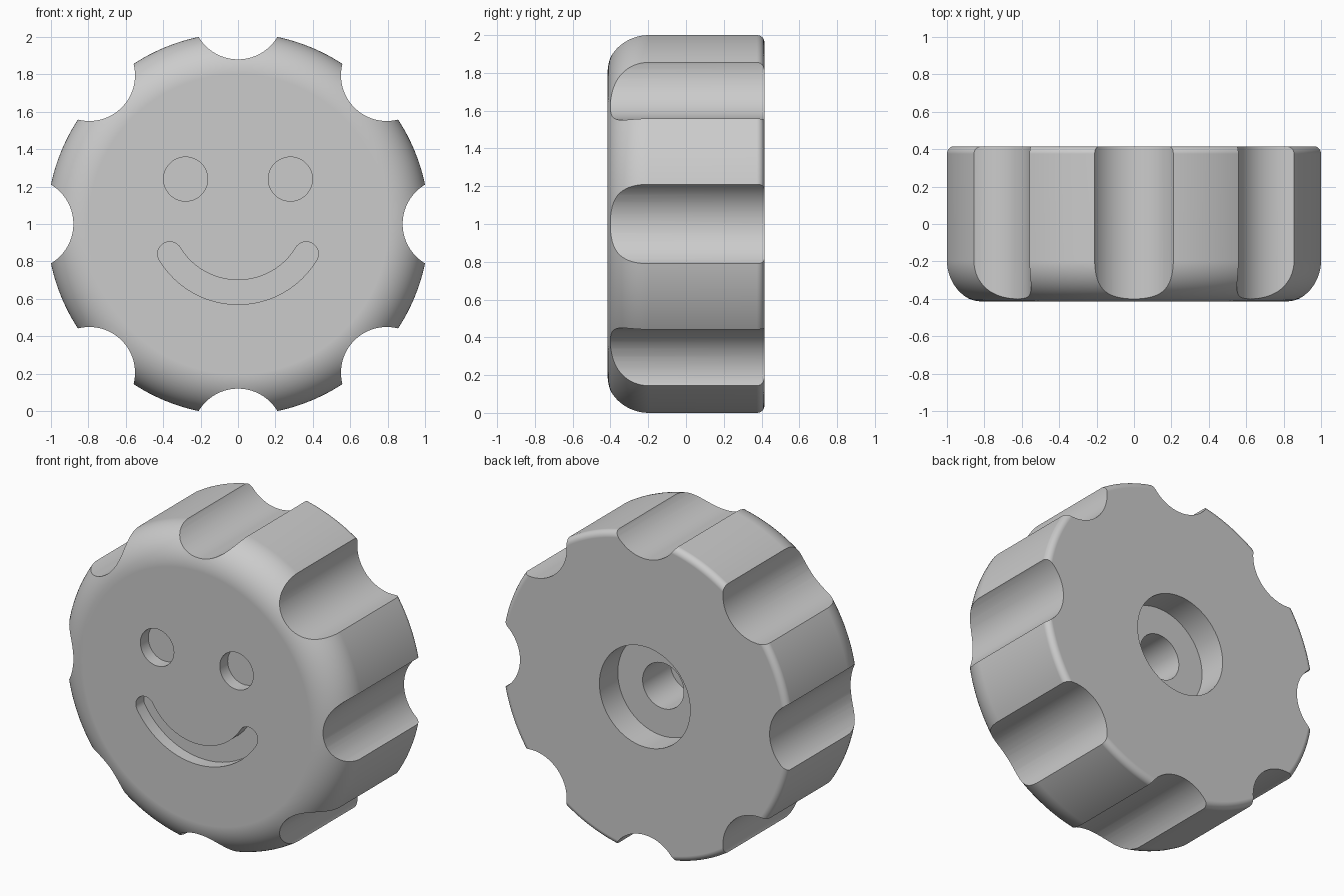
import bpy, bmesh
from math import sin, cos, pi, radians
from mathutils import Matrix

if "Cube" in bpy.data.objects:
    bpy.data.objects.remove(bpy.data.objects["Cube"], do_unlink=True)

RADIUS, HALF = 1.022, 0.415        # knob radius and half thickness
FRONT_R, BACK_R = 0.22, 0.04       # edge roundings
NOTCH_R, NOTCH_FLOOR = 0.245, 0.88
DETAIL = 0.08                      # depth of the face recesses

grey = bpy.data.materials.new("plain grey")
grey.use_nodes = True
grey.diffuse_color = (0.6, 0.6, 0.6, 1)
grey.node_tree.nodes["Principled BSDF"].inputs["Base Color"].default_value = grey.diffuse_color


def loft(bm, rings):
    """Skin closed rings of points and cap both ends."""
    rings = [[bm.verts.new(p) for p in ring] for ring in rings]
    count = len(rings[0])
    for a, b in zip(rings, rings[1:]):
        for i in range(count):
            j = (i + 1) % count
            bm.faces.new((a[i], a[j], b[j], b[i]))
    bm.faces.new(rings[0][::-1])
    bm.faces.new(rings[-1])


def lathe(bm, profile, x=0, z=1, steps=64):
    """Turn (radius, y) points around an axis parallel to y."""
    loft(bm, [[(x + r * cos(2 * pi * i / steps), y, z + r * sin(2 * pi * i / steps))
               for i in range(steps)] for r, y in profile])


def make_object(name, bm):
    bmesh.ops.recalc_face_normals(bm, faces=bm.faces)
    mesh = bpy.data.meshes.new(name)
    bm.to_mesh(mesh)
    bm.free()
    mesh.materials.append(grey)
    obj = bpy.data.objects.new(name, mesh)
    bpy.context.collection.objects.link(obj)
    return obj


# Knob body: wide rounding in front, small one behind
def rounding(r, y_side, direction, steps):
    return [(RADIUS - r + r * sin(pi / 2 * i / steps),
             y_side + direction * r * cos(pi / 2 * i / steps)) for i in range(steps + 1)]

body = bmesh.new()
lathe(body, rounding(FRONT_R, FRONT_R - HALF, -1, 16)
      + rounding(BACK_R, HALF - BACK_R, 1, 6)[::-1], steps=192)
knob = make_object("knob", body)

# Eight finger notches around the rim
cut = bmesh.new()
for k in range(8):
    a, reach = k * pi / 4, NOTCH_FLOOR + NOTCH_R
    lathe(cut, [(NOTCH_R, -0.6), (NOTCH_R, 0.6)], reach * cos(a), 1 + reach * sin(a))

# Stepped shaft hole in the back
lathe(cut, [(0.32, 0.6), (0.32, 0.23), (0.145, 0.23), (0.145, -0.05)])

# Round eyes
for side in (-1, 1):
    lathe(cut, [(0.118, -0.6), (0.118, DETAIL - HALF)], side * 0.28, 1.24, 48)

# Smile: an arc band with round ends
ARC_R, ARC_Z, THICK, SPREAD = 0.427, 1.062, 0.065, radians(58.7)

def arc(cx, cz, r, start, end, steps):
    return [(cx + r * sin(start + (end - start) * i / steps),
             cz - r * cos(start + (end - start) * i / steps)) for i in range(steps)]

end_x, end_z = ARC_R * sin(SPREAD), ARC_Z - ARC_R * cos(SPREAD)
outline = (arc(0, ARC_Z, ARC_R + THICK, -SPREAD, SPREAD, 40)
           + arc(end_x, end_z, THICK, SPREAD, SPREAD + pi, 16)
           + arc(0, ARC_Z, ARC_R - THICK, SPREAD, -SPREAD, 40)
           + arc(-end_x, end_z, THICK, pi - SPREAD, 2 * pi - SPREAD, 16))
loft(cut, [[(x, y, z) for x, z in outline] for y in (-0.6, DETAIL - HALF)])
cutter = make_object("recess_cutter", cut)
cutter.hide_render = True

# Carve the recesses, then shade with crisp edges
bpy.context.view_layer.objects.active = knob
knob.select_set(True)
mod = knob.modifiers.new("recesses", "BOOLEAN")
mod.object, mod.operation, mod.solver = cutter, "DIFFERENCE", "EXACT"
bpy.ops.object.modifier_apply(modifier=mod.name)
bpy.data.objects.remove(cutter, do_unlink=True)
bpy.ops.object.shade_smooth_by_angle(angle=radians(25))
weighted = knob.modifiers.new("flat_face_normals", "WEIGHTED_NORMAL")
weighted.keep_sharp = True
